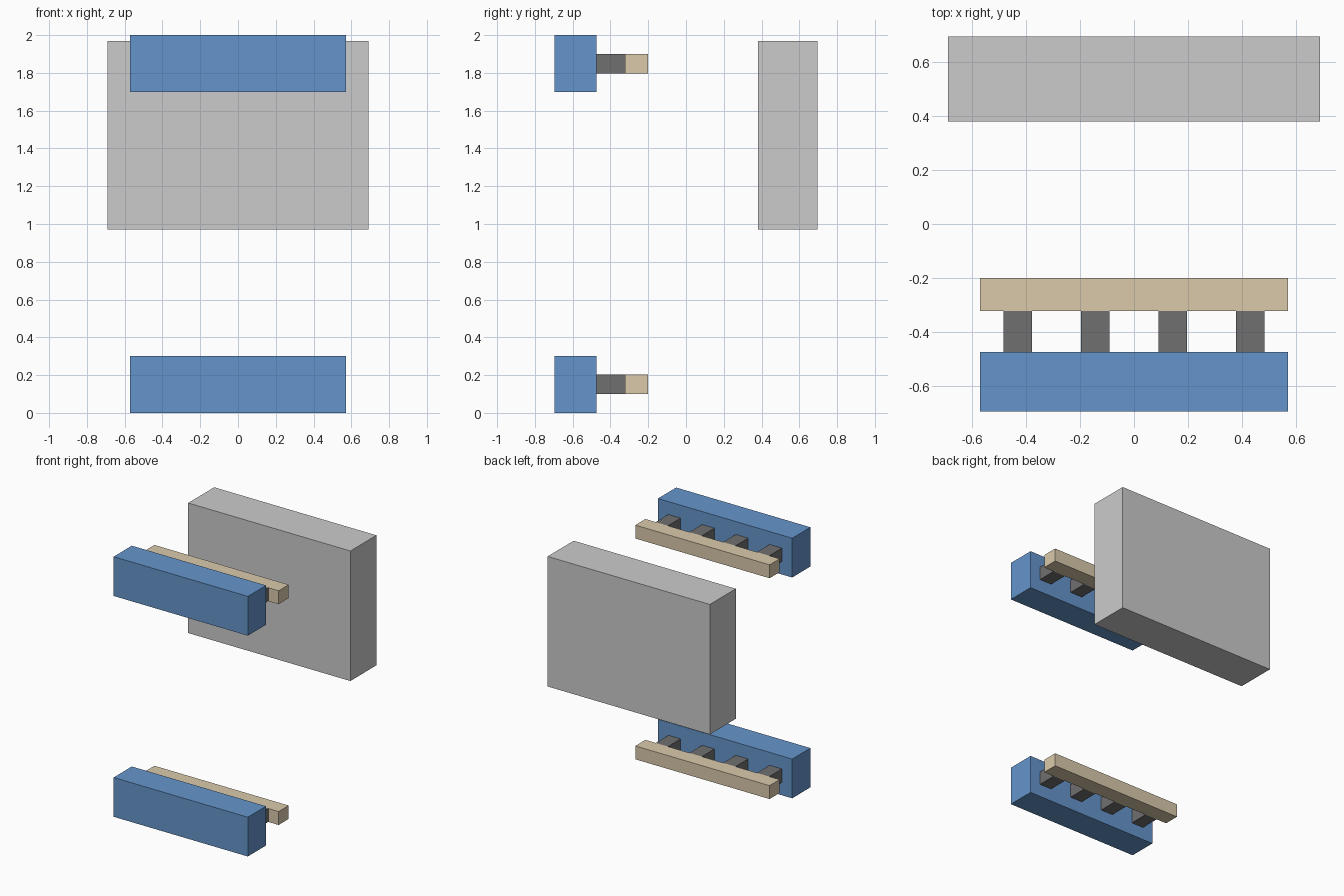
import bpy
import bmesh
from mathutils import Vector

if "Cube" in bpy.data.objects:
    bpy.data.objects.remove(bpy.data.objects["Cube"])


def material(name, rgb):
    mat = bpy.data.materials.new(name)
    mat.diffuse_color = (*rgb, 1.0)
    mat.use_nodes = True
    mat.node_tree.nodes["Principled BSDF"].inputs["Base Color"].default_value = mat.diffuse_color
    return mat


def box(name, x, y, z, mat=None):
    """Box from (min, max) ranges on each axis."""
    lo, hi = (Vector(p) for p in zip(x, y, z))
    bm = bmesh.new()
    bmesh.ops.create_cube(bm, size=1.0)
    bmesh.ops.scale(bm, vec=hi - lo, verts=bm.verts)
    bmesh.ops.translate(bm, vec=(lo + hi) / 2, verts=bm.verts)
    mesh = bpy.data.meshes.new(name)
    bm.to_mesh(mesh)
    bm.free()
    obj = bpy.data.objects.new(name, mesh)
    bpy.context.collection.objects.link(obj)
    if mat:
        mesh.materials.append(mat)
    return obj


blue = material("blue", (0.13, 0.30, 0.60))
tan = material("tan", (0.70, 0.59, 0.41))
dark = material("dark_grey", (0.16, 0.16, 0.16))

HALF = 0.571        # half length of the rails
PEG = 0.0525        # half width of a peg
FRONT, RAIL_BACK, STRIP_FRONT, STRIP_BACK = -0.696, -0.475, -0.322, -0.20

# Thick upright slab at the back
box("back_slab", (-0.69, 0.69), (0.38, 0.696), (0.97, 1.97))

# Two identical rails: blue bar, four pegs, tan strip
for level, zc in (("lower", 0.151), ("upper", 1.849)):
    thin = (zc - 0.0515, zc + 0.0515)
    box(f"{level}_bar", (-HALF, HALF), (FRONT, RAIL_BACK),
        (zc - 0.151, zc + 0.151), blue)
    box(f"{level}_strip", (-HALF, HALF), (STRIP_FRONT, STRIP_BACK), thin, tan)
    for i in range(4):
        xc = (i - 1.5) * 0.287
        box(f"{level}_peg_{i + 1}", (xc - PEG, xc + PEG),
            (RAIL_BACK, STRIP_FRONT), thin, dark)
